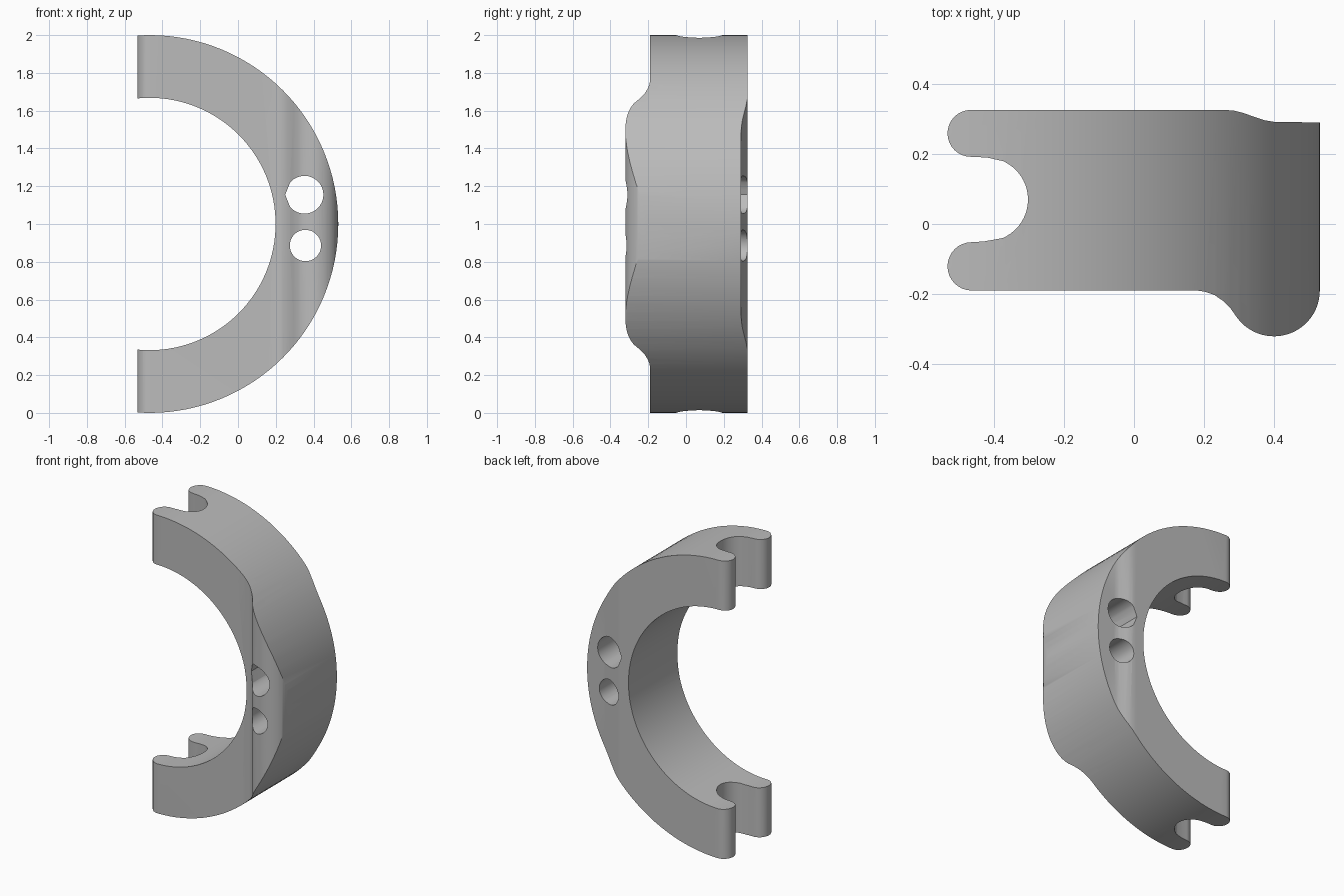
import bpy, bmesh, math
from mathutils import Vector

if "Cube" in bpy.data.objects:
    bpy.data.objects.remove(bpy.data.objects["Cube"], do_unlink=True)

grey = bpy.data.materials.new("plain grey")
grey.use_nodes = True
grey.diffuse_color = (0.5, 0.5, 0.5, 1)
grey.node_tree.nodes["Principled BSDF"].inputs["Base Color"].default_value = (0.5, 0.5, 0.5, 1)


def arc(cx, cy, r, start, end, steps=16):
    """Points along an arc, angles in degrees."""
    angles = [math.radians(start + (end - start) * i / steps) for i in range(steps + 1)]
    return [(cx + r * math.cos(a), cy + r * math.sin(a)) for a in angles]


def prism(name, points, origin, direction):
    """Extrude a closed outline; points are (x, y) along z, or (x, z) along y."""
    along = Vector(direction)
    bm = bmesh.new()
    verts = []
    for a, b in points:
        offset = Vector((a, b, 0)) if along.z else Vector((a, 0, b))
        verts.append(bm.verts.new(Vector(origin) + offset))
    face = bm.faces.new(verts)
    moved = bmesh.ops.extrude_face_region(bm, geom=[face])["geom"]
    bmesh.ops.translate(bm, vec=along, verts=[v for v in moved if isinstance(v, bmesh.types.BMVert)])
    bmesh.ops.recalc_face_normals(bm, faces=bm.faces)
    mesh = bpy.data.meshes.new(name)
    bm.to_mesh(mesh)
    bm.free()
    mesh.materials.append(grey)
    obj = bpy.data.objects.new(name, mesh)
    bpy.context.collection.objects.link(obj)
    return obj


def combine(body, cutter, operation):
    """Apply a boolean and discard the cutter."""
    bpy.context.view_layer.objects.active = body
    mod = body.modifiers.new("cut", "BOOLEAN")
    mod.operation, mod.solver, mod.object = operation, "EXACT", cutter
    bpy.ops.object.modifier_apply(modifier=mod.name)
    bpy.data.objects.remove(cutter, do_unlink=True)


# Plan outline: back edge, rounded arms with a round slot, front edge and bulge
outline = [(0.531, 0.29), (0.40, 0.292), (0.375, 0.296), (0.35, 0.304), (0.31, 0.318), (0.285, 0.324), (0.26, 0.326)]
outline += arc(-0.466, 0.259, 0.067, 90, 270)
outline += [(-0.42, 0.19)]
outline += arc(-0.423, 0.07, 0.12, 66, -66, 24)
outline += [(-0.385, -0.042), (-0.43, -0.05)]
outline += arc(-0.464, -0.121, 0.069, 90, 270)
outline += [(0.18, -0.19), (0.205, -0.194), (0.23, -0.203), (0.255, -0.22), (0.275, -0.24)]
outline += arc(0.40, -0.19, 0.131, 218, 360, 24)
clamp = prism("half_ring_clamp", outline, (0, 0, -0.2), (0, 0, 2.4))

# Trim the block to the outer cylinder, then bore the inside
centre = (-0.469, -0.6, 1)
combine(clamp, prism("outer_cylinder", arc(0, 0, 1, 0, 360 * 127 / 128, 127), centre, (0, 1.2, 0)), "INTERSECT")
combine(clamp, prism("inner_bore", arc(0, 0, 0.668, 0, 360 * 127 / 128, 127), centre, (0, 1.2, 0)), "DIFFERENCE")

# Two bolt holes through the bulge, the larger one with a pointed side
large = arc(0.352, 1.155, 0.1, -140, 140, 32) + [(0.25, 1.155)]
small = arc(0.357, 0.886, 0.083, 0, 350, 35)
for name, points in (("large_hole", large), ("small_hole", small)):
    combine(clamp, prism(name, points, (0, -0.6, 0), (0, 1.2, 0)), "DIFFERENCE")

# Smooth curved walls, keep the rims sharp
bpy.ops.object.select_all(action="DESELECT")
clamp.select_set(True)
bpy.context.view_layer.objects.active = clamp
bpy.ops.object.shade_smooth_by_angle(angle=math.radians(30))
